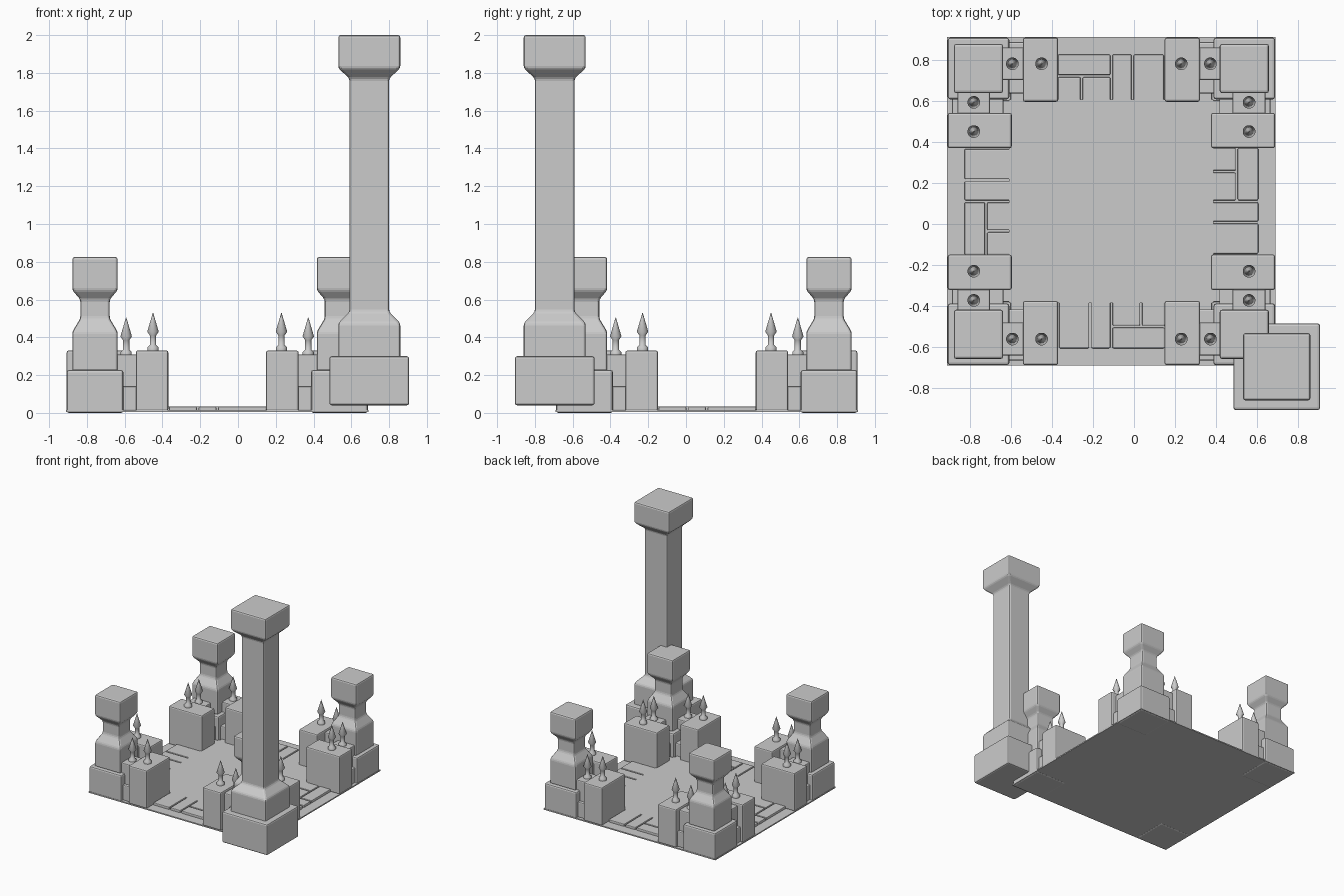
import bpy, bmesh, math
from mathutils import Matrix

if "Cube" in bpy.data.objects:
    bpy.data.objects.remove(bpy.data.objects["Cube"])

# centre of the square court (the tall pillar sits off its front right corner)
CENTRE = Matrix.Translation((-0.11, 0.11, 0))


def finish(bm, name, bevel, matrix):
    bmesh.ops.recalc_face_normals(bm, faces=bm.faces)
    me = bpy.data.meshes.new(name)
    bm.to_mesh(me)
    bm.free()
    ob = bpy.data.objects.new(name, me)
    bpy.context.collection.objects.link(ob)
    ob.matrix_world = matrix
    if bevel:
        m = ob.modifiers.new("bevel", 'BEVEL')
        m.width = bevel
        m.segments = 2
        m.limit_method = 'ANGLE'
        m.angle_limit = math.radians(25)
    return ob


def box(name, x0, x1, y0, y1, z0, z1, bevel=0.01, matrix=CENTRE):
    bm = bmesh.new()
    bmesh.ops.create_cube(bm, size=1)
    for v in bm.verts:
        v.co = (x0 if v.co.x < 0 else x1,
                y0 if v.co.y < 0 else y1,
                z0 if v.co.z < 0 else z1)
    return finish(bm, name, bevel, matrix)


def loft(name, profile, sides, matrix, bevel=0):
    """Stack of regular rings; for 4 sides the profile gives half widths."""
    bm = bmesh.new()
    k = 1 / math.cos(math.pi / 4) if sides == 4 else 1
    rings = []
    for r, z in profile:
        rings.append([bm.verts.new((k * r * math.cos(a), k * r * math.sin(a), z))
                      for a in ((i + 0.5) * 2 * math.pi / sides for i in range(sides))])
    for a, b in zip(rings, rings[1:]):
        for i in range(sides):
            j = (i + 1) % sides
            bm.faces.new((a[i], a[j], b[j], b[i]))
    bm.faces.new(rings[0])
    bm.faces.new(rings[-1])
    if sides > 4:
        for f in bm.faces:
            f.smooth = len(f.verts) == 4
        for e in bm.edges:
            if len(e.link_faces) == 2 and e.calc_face_angle(0) > math.radians(30):
                e.smooth = False
    return finish(bm, name, bevel, matrix)


# ground sheet and raised court floor
box("ground", -0.8, 0.8, -0.8, 0.8, 0.004, 0.014, 0)
box("court_floor", -0.498, 0.498, -0.495, 0.495, 0.006, 0.034, 0)

SMALL = [(0.12, 0.22), (0.12, 0.43), (0.078, 0.50), (0.078, 0.60), (0.12, 0.65), (0.12, 0.825)]
TALL = [(0.164, 0.28), (0.164, 0.475), (0.105, 0.535), (0.105, 1.77), (0.164, 1.825), (0.164, 2.0)]
SPIKE = [(0.03, 0), (0.03, 0.018), (0.017, 0.03), (0.017, 0.08), (0.031, 0.1), (0.001, 0.2)]
# paving of one side: x0, x1, y0, y1
TILES = [(-0.26, -0.005, 0.615, 0.715), (-0.14, -0.005, 0.48, 0.605), (-0.26, -0.15, 0.48, 0.605),
         (0.005, 0.098, 0.48, 0.715), (0.108, 0.255, 0.48, 0.715), (0.265, 0.49, 0.615, 0.715),
         (0.265, 0.49, 0.48, 0.605), (-0.36, -0.27, 0.48, 0.715), (-0.49, -0.37, 0.48, 0.715)]

for k in range(4):
    side = CENTRE @ Matrix.Rotation(-k * math.pi / 2, 4, 'Z')
    for t in TILES:
        box("paving", *t, 0.006, 0.034, 0.006, side)
    # corner pedestal with short pillar
    box("pedestal", -0.797, -0.497, 0.497, 0.797, 0.003, 0.23, 0.012, side)
    loft("short_pillar", SMALL, 4, side @ Matrix.Translation((-0.647, 0.647, 0)), 0.012)
    for s in (-1, 1):
        # wall end post, wall link and their spikes
        x = s * 0.345
        box("wall_post", x - 0.086, x + 0.086, 0.485, 0.797, 0.01, 0.33, 0.01, side)
        x = s * 0.48
        box("wall_link", x - 0.06, x + 0.06, 0.59, 0.75, 0.01, 0.31, 0.008, side)
        box("link_footing", x - 0.06, x + 0.06, 0.525, 0.775, 0.01, 0.14, 0.008, side)
        loft("post_spike", SPIKE, 16, side @ Matrix.Translation((s * 0.34, 0.67, 0.33)))
        loft("link_spike", SPIKE, 16, side @ Matrix.Translation((s * 0.482, 0.67, 0.305)))

# tall pillar on its own pedestal
corner = Matrix.Translation((0.695, -0.695, 0))
box("tall_pedestal", -0.211, 0.211, -0.211, 0.211, 0.04, 0.30, 0.012, corner)
loft("tall_pillar", TALL, 4, corner, 0.012)

# set the lowest point exactly on z = 0
for ob in bpy.context.collection.objects:
    ob.location.z -= 0.003 if ob.name.startswith("pedestal") else 0
